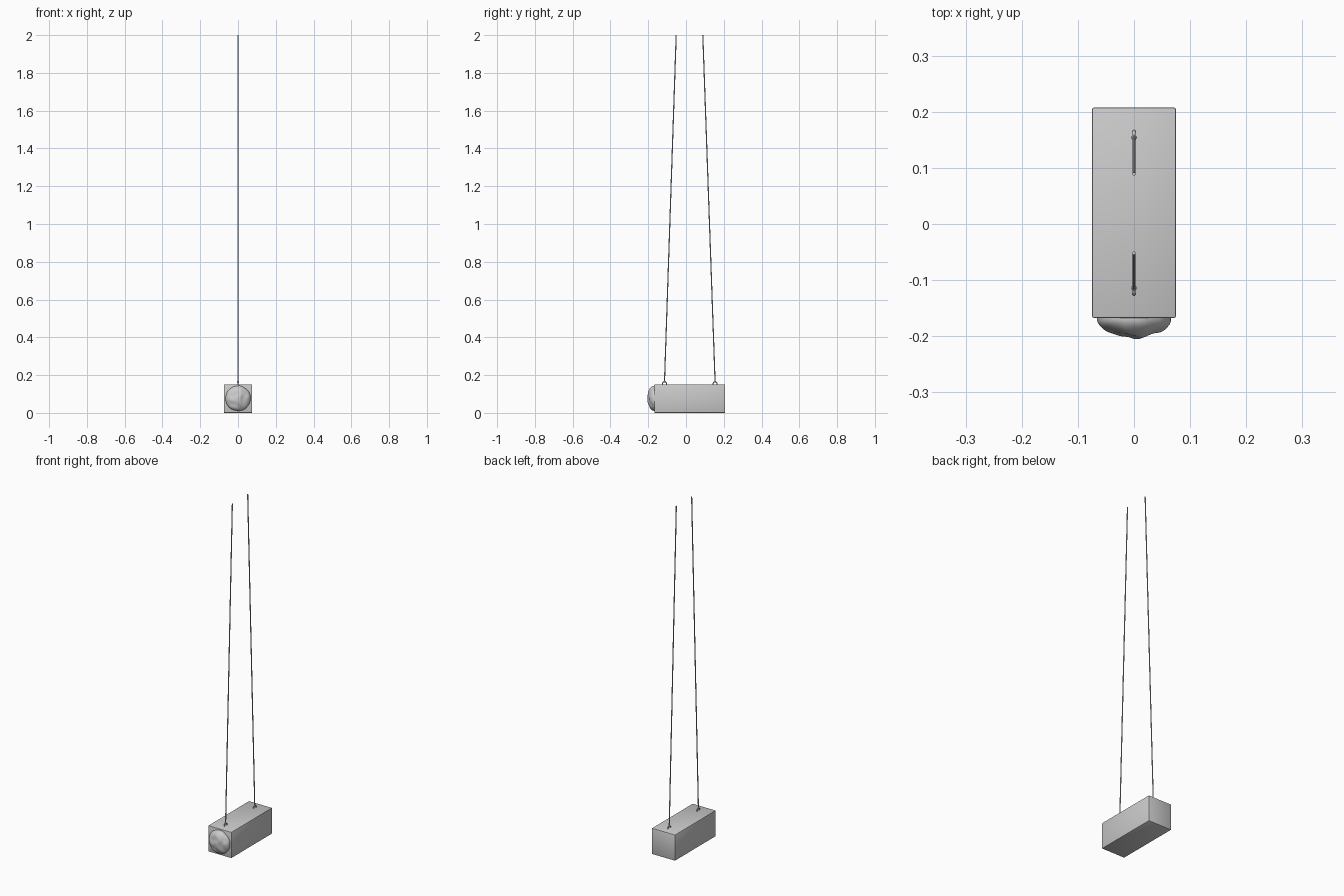
import bpy, bmesh, math
from mathutils import Vector, noise

if "Cube" in bpy.data.objects:
    bpy.data.objects.remove(bpy.data.objects["Cube"])


def finish(name, bm, angle=40):
    bmesh.ops.recalc_face_normals(bm, faces=bm.faces)
    me = bpy.data.meshes.new(name)
    bm.to_mesh(me)
    bm.free()
    ob = bpy.data.objects.new(name, me)
    bpy.context.collection.objects.link(ob)
    bpy.ops.object.select_all(action='DESELECT')
    ob.select_set(True)
    bpy.context.view_layer.objects.active = ob
    bpy.ops.object.shade_smooth_by_angle(angle=math.radians(angle))
    return ob


# hanging block with lightly softened edges
bm = bmesh.new()
bmesh.ops.create_cube(bm, size=1)
bmesh.ops.scale(bm, vec=(0.149, 0.375, 0.151), verts=bm.verts)
bmesh.ops.translate(bm, vec=(0, 0.02, 0.0755), verts=bm.verts)
bmesh.ops.bevel(bm, geom=bm.edges[:], offset=0.003, segments=2,
                affect='EDGES', profile=0.5)
finish("block", bm)

# lumpy clay pad pressed on the front face: polar dome with wobble
RINGS, SEGS = 18, 48
bm = bmesh.new()


def clay_point(t, a):
    c, s = math.cos(a), math.sin(a)
    wobble = 1 + 0.04 * noise.noise(Vector((c * 2, s * 2, 3.1)))
    r = 0.0665 * math.sin(t) * wobble
    x, z = r * c, r * s
    lump = noise.noise(Vector((x * 35, z * 35, 7.3))) * 0.007 * math.cos(t)
    peak = 0.004 * math.exp(-(x * x + z * z) / 0.0003)
    y = -0.168 - 0.032 * math.cos(t) ** 0.9 - peak + lump
    return x, max(y, -0.205), 0.077 + z


centre = bm.verts.new((0, -0.205, 0.077))
rows = [[bm.verts.new(clay_point(i / RINGS * math.pi / 2 * 0.9999, j / SEGS * math.tau))
         for j in range(SEGS)] for i in range(1, RINGS + 1)]
# back rim sunk into the block
rows.append([bm.verts.new((v.co.x, -0.165, v.co.z)) for v in rows[-1]])
for j in range(SEGS):
    k = (j + 1) % SEGS
    bm.faces.new((centre, rows[0][j], rows[0][k]))
    for a, b in zip(rows, rows[1:]):
        bm.faces.new((a[j], b[j], b[k], a[k]))
bm.faces.new(rows[-1])
finish("clay_pad", bm, 60)


def rod(name, a, b, r):
    a, b = Vector(a), Vector(b)
    d = b - a
    bm = bmesh.new()
    bmesh.ops.create_cone(bm, cap_ends=True, segments=12, radius1=r, radius2=r, depth=d.length)
    bmesh.ops.rotate(bm, matrix=d.to_track_quat('Z', 'Y').to_matrix(), verts=bm.verts)
    bmesh.ops.translate(bm, vec=(a + b) / 2, verts=bm.verts)
    finish(name, bm)


# ring eyelets, knots and cords
for tag, y0, y1 in (("front", -0.114, -0.052), ("back", 0.154, 0.089)):
    bpy.ops.mesh.primitive_torus_add(major_radius=0.011, minor_radius=0.003,
                                     major_segments=24, minor_segments=10,
                                     location=(0, y0, 0.153), rotation=(0, math.pi / 2, 0))
    bpy.context.object.name = tag + "_eyelet"
    bpy.ops.object.shade_smooth()
    bm = bmesh.new()
    bmesh.ops.create_uvsphere(bm, u_segments=12, v_segments=8, radius=0.005)
    bmesh.ops.translate(bm, vec=(0, y0, 0.165), verts=bm.verts)
    finish(tag + "_knot", bm)
    rod(tag + "_cord", (0, y0, 0.162), (0, y1, 2.0), 0.003)
